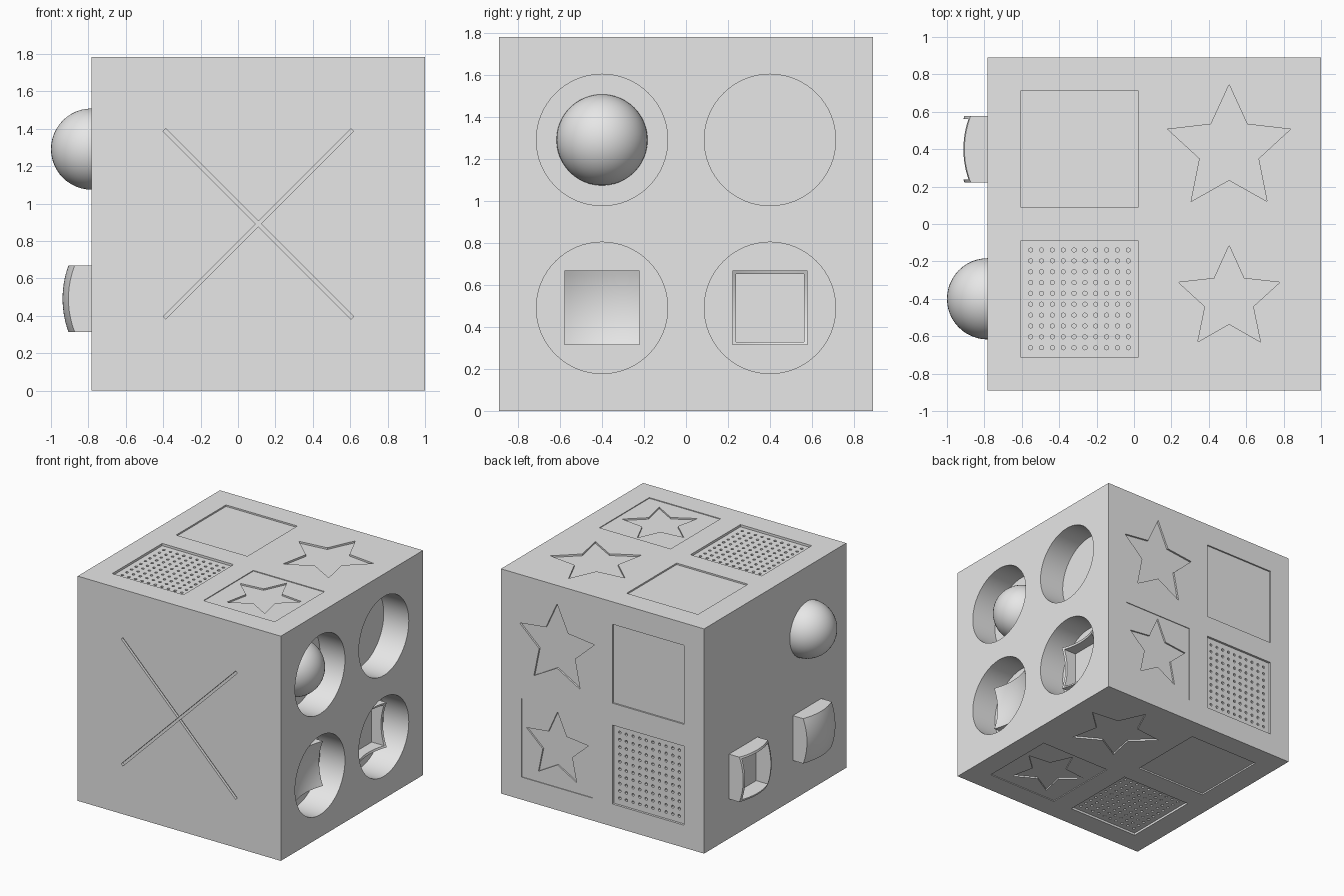
import bpy, bmesh
from math import sin, cos, pi, sqrt
from mathutils import Vector

if "Cube" in bpy.data.objects:
    bpy.data.objects.remove(bpy.data.objects["Cube"], do_unlink=True)

grey = bpy.data.materials.new("plain grey")
grey.use_nodes = True
grey.diffuse_color = (0.8, 0.8, 0.8, 1)
grey.node_tree.nodes["Principled BSDF"].inputs["Base Color"].default_value = grey.diffuse_color

HALF = 0.8915                       # half the cube's side
MID = Vector((0.1085, 0, HALF))     # cube centre
OFF = 0.4                           # offset of each pattern from a face centre
WELL = 0.22                         # depth of the round wells
X, Y, Z = Vector((1, 0, 0)), Vector((0, 1, 0)), Vector((0, 0, 1))


def make_object(name, bm):
    bmesh.ops.recalc_face_normals(bm, faces=bm.faces)
    mesh = bpy.data.meshes.new(name)
    bm.to_mesh(mesh)
    bm.free()
    mesh.materials.append(grey)
    obj = bpy.data.objects.new(name, mesh)
    bpy.context.collection.objects.link(obj)
    return obj


def activate(obj):
    bpy.ops.object.select_all(action='DESELECT')
    obj.select_set(True)
    bpy.context.view_layer.objects.active = obj


def smooth(obj):
    activate(obj)
    bpy.ops.object.shade_smooth_by_angle(angle=pi / 6)


def cut(obj, bm):
    cutter = make_object("cutter", bm)
    cutter.hide_render = True
    mod = obj.modifiers.new("cut", 'BOOLEAN')
    mod.operation, mod.solver, mod.object = 'DIFFERENCE', 'EXACT', cutter
    activate(obj)
    bpy.ops.object.modifier_apply(modifier=mod.name)
    bpy.data.objects.remove(cutter, do_unlink=True)


def ring(radius, count, inner=None):
    """Regular outline; with an inner radius it becomes a star pointing up."""
    pts = []
    for i in range(count):
        r = inner if inner and i % 2 else radius
        a = pi / 2 + 2 * pi * i / count
        pts.append((r * cos(a), r * sin(a)))
    return pts


def rectangle(w, h, turn=0):
    c, s = cos(turn), sin(turn)
    pts = [(-w, -h), (w, -h), (w, h), (-w, h)]
    return [(c * a - s * b, s * a + c * b) for a, b in pts]


def prism(bm, outline, u0, v0, frame, depth):
    """Cutting prism that sinks a given depth into one face of the cube."""
    u, v, n = frame
    loops = []
    for level in (HALF + 0.05, HALF - depth):
        loops.append([bm.verts.new(MID + u * (u0 + a) + v * (v0 + b) + n * level)
                      for a, b in outline])
    top, low = loops
    bm.faces.new(top)
    bm.faces.new(low[::-1])
    for i in range(len(top)):
        j = (i + 1) % len(top)
        bm.faces.new((top[i], low[i], low[j], top[j]))


# Cube body
bm = bmesh.new()
bmesh.ops.create_cube(bm, size=2 * HALF)
bmesh.ops.translate(bm, verts=bm.verts, vec=MID)
body = make_object("cube_body", bm)

# Recesses repeated on the top, bottom and back
first, second = bmesh.new(), bmesh.new()
panel = rectangle(0.313, 0.313)
for frame in ((X, Y, Z), (X, Y, -Z), (X, Z, Y)):
    prism(first, ring(0.345, 10, 0.165), OFF, OFF, frame, 0.014)
    prism(first, panel, -OFF, OFF, frame, 0.012)
    prism(first, panel, OFF, -OFF, frame, 0.006)
    prism(second, ring(0.285, 10, 0.135), OFF, -OFF, frame, 0.018)
    prism(first, panel, -OFF, -OFF, frame, 0.018)
    for i in range(10):
        for j in range(10):
            prism(second, ring(0.012, 6), -OFF + (i - 4.5) * 0.058,
                  -OFF + (j - 4.5) * 0.058, frame, 0.04)

# Crossed grooves on the front
for bm, turn in ((first, pi / 4), (second, -pi / 4)):
    prism(bm, rectangle(0.71, 0.01, turn), 0, 0, (X, Z, -Y), 0.02)

# Round wells on one side
for u in (-OFF, OFF):
    for v in (-OFF, OFF):
        prism(first, ring(0.313, 64), u, v, (Y, Z, X), WELL)
cut(body, first)
cut(body, second)
smooth(body)


def dome(name, x, side):
    """Half ball standing on a face."""
    bm = bmesh.new()
    bmesh.ops.create_uvsphere(bm, u_segments=48, v_segments=24, radius=0.217)
    bmesh.ops.translate(bm, verts=bm.verts, vec=(x, -OFF, HALF + OFF))
    bmesh.ops.bisect_plane(bm, geom=bm.verts[:] + bm.edges[:] + bm.faces[:],
                           plane_co=(x - side * 0.005, 0, 0), plane_no=(side, 0, 0),
                           clear_inner=True)
    smooth(make_object(name, bm))


def peg(name, x, side, y, centre_height, bulge, hollow):
    """Square peg with a spherical end, bulging (1) or dished (-1)."""
    size, big = 0.178, 0.52
    bm = bmesh.new()
    bmesh.ops.create_grid(bm, x_segments=16, y_segments=16, size=size)
    cap = bm.verts[:]
    walls = bmesh.ops.extrude_face_region(bm, geom=bm.faces[:])["geom"]
    base = {v for v in walls if isinstance(v, bmesh.types.BMVert)}
    for v in bm.verts:
        a, b = v.co.x, v.co.y
        sag = big - sqrt(big * big - a * a - b * b)
        h = -0.01 if v in base else centre_height - bulge * sag
        v.co = (x + side * h, y + a, HALF - OFF + b)
    obj = make_object(name, bm)
    if hollow:
        bm = bmesh.new()
        bmesh.ops.create_cube(bm, size=2 * (size - 0.016))
        bmesh.ops.translate(bm, verts=bm.verts, vec=(x, y, HALF - OFF))
        cut(obj, bm)
    smooth(obj)


# Raised shapes outside, and their dished partners inside the wells
outside, floor = MID.x - HALF, MID.x + HALF - WELL
dome("outer_dome", outside, -1)
dome("well_dome", floor, 1)
for label, y, hollow in (("solid_peg", -OFF, False), ("hollow_peg", OFF, True)):
    peg("outer_" + label, outside, -1, y, 0.155, 1, hollow)
    peg("well_" + label, floor, 1, y, 0.056, -1, hollow)
